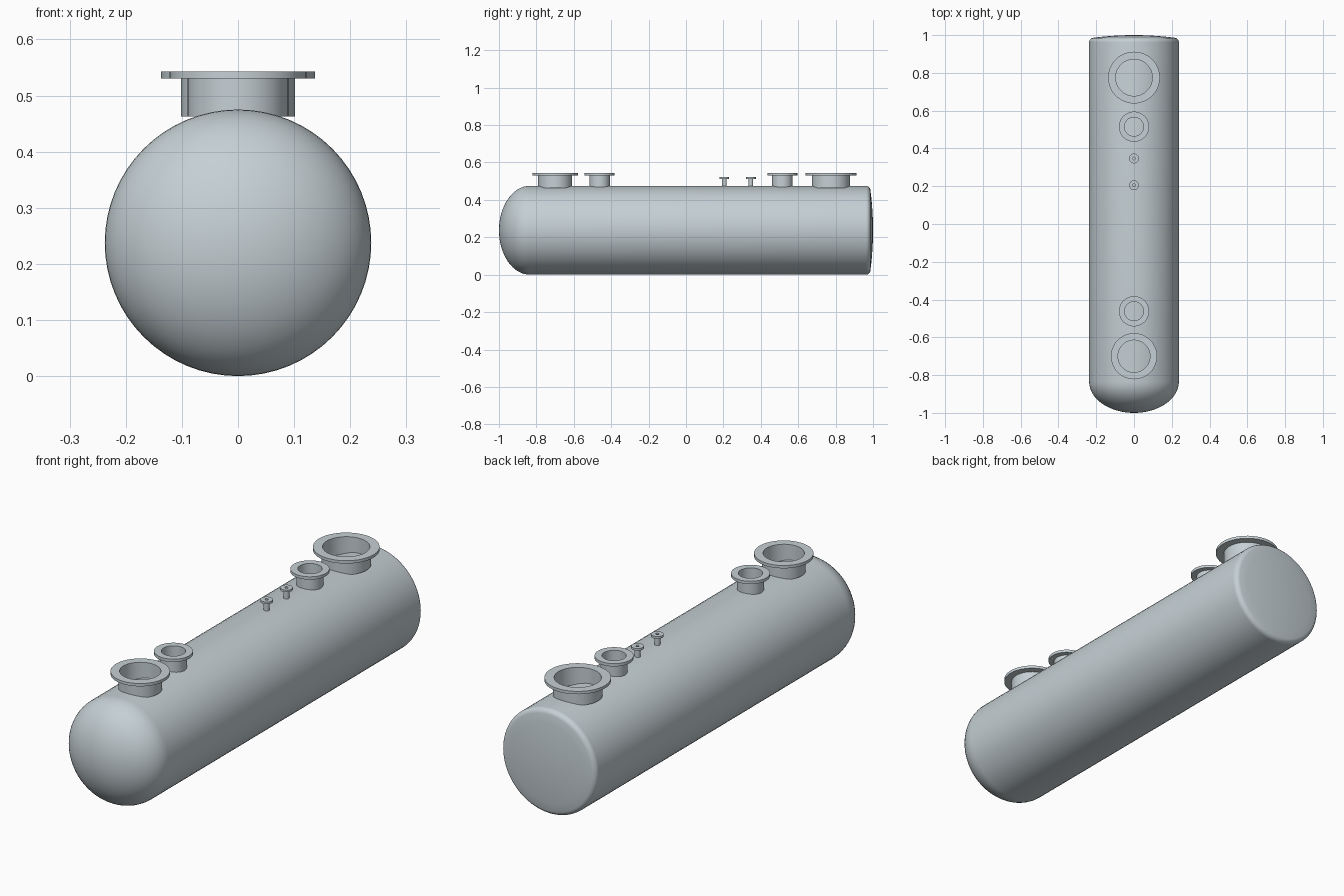
import bpy, math

cube = bpy.data.objects.get("Cube")
if cube:
    bpy.data.objects.remove(cube, do_unlink=True)

RADIUS = 0.2375
SIDES = 64

steel = bpy.data.materials.new("grey_steel")
steel.use_nodes = True
colour = (0.56, 0.63, 0.66, 1)
steel.diffuse_color = colour
steel.node_tree.nodes["Principled BSDF"].inputs["Base Color"].default_value = colour


def lathe(name, profile, location, sides=SIDES, along_y=False, closed=False):
    """Revolve (radius, height) points; heights run along z or y."""
    verts, faces, rings = [], [], []
    for r, h in profile:
        count = 1 if r == 0 else sides
        rings.append(list(range(len(verts), len(verts) + count)))
        for i in range(count):
            a = 2 * math.pi * i / sides
            x, y = r * math.cos(a), r * math.sin(a)
            verts.append((x, h, -y) if along_y else (x, y, h))
    pairs = list(zip(rings, rings[1:]))
    if closed:
        pairs.append((rings[-1], rings[0]))
    for low, high in pairs:
        for i in range(sides):
            j = (i + 1) % sides
            quad = [low[i % len(low)], low[j % len(low)],
                    high[j % len(high)], high[i % len(high)]]
            faces.append(list(dict.fromkeys(quad)))
    mesh = bpy.data.meshes.new(name)
    mesh.from_pydata(verts, [], faces)
    mesh.materials.append(steel)
    obj = bpy.data.objects.new(name, mesh)
    obj.location = location
    bpy.context.collection.objects.link(obj)
    bpy.ops.object.select_all(action="DESELECT")
    obj.select_set(True)
    bpy.context.view_layer.objects.active = obj
    bpy.ops.object.shade_smooth_by_angle(angle=math.radians(40))
    return obj


# Tank shell: elliptical front head, straight barrel, shallow dished back head
HEAD = 0.165
STEPS = 16
shell = [(0, -1)]
for k in range(1, STEPS + 1):
    a = math.pi / 2 * k / STEPS
    shell.append((RADIUS * math.sin(a), -1 + HEAD * (1 - math.cos(a))))
shell.append((RADIUS, 0.962))
KNUCKLE = 0.024
for k in range(1, 7):
    a = math.radians(80) * k / 6
    shell.append((RADIUS - KNUCKLE * (1 - math.cos(a)), 0.962 + KNUCKLE * math.sin(a)))
edge_r, edge_y = shell[-1]
for k in range(1, 7):
    t = 1 - k / 6
    shell.append((edge_r * t, 1 - (1 - edge_y) * t * t))
lathe("tank_shell", shell, (0, 0, RADIUS), along_y=True)


# Flanged nozzles: open neck tube with a flat ring on top
def nozzle(name, y, flange_r, neck_r, bore_r, bottom, top, thick):
    profile = [(bore_r, bottom), (neck_r, bottom), (neck_r, top - thick),
               (flange_r, top - thick), (flange_r, top), (bore_r, top)]
    lathe(name, profile, (0, y, 0), sides=48, closed=True)


nozzle("back_manway", 0.775, 0.137, 0.102, 0.097, 0.463, 0.543, 0.013)
nozzle("front_manway", -0.7, 0.122, 0.09, 0.085, 0.463, 0.543, 0.013)
for name, y in (("back_nozzle", 0.515), ("front_nozzle", -0.462)):
    nozzle(name, y, 0.08, 0.055, 0.05, 0.463, 0.543, 0.013)
for name, y in (("rear_gauge_port", 0.347), ("middle_gauge_port", 0.205)):
    nozzle(name, y, 0.026, 0.012, 0.007, 0.463, 0.522, 0.01)
